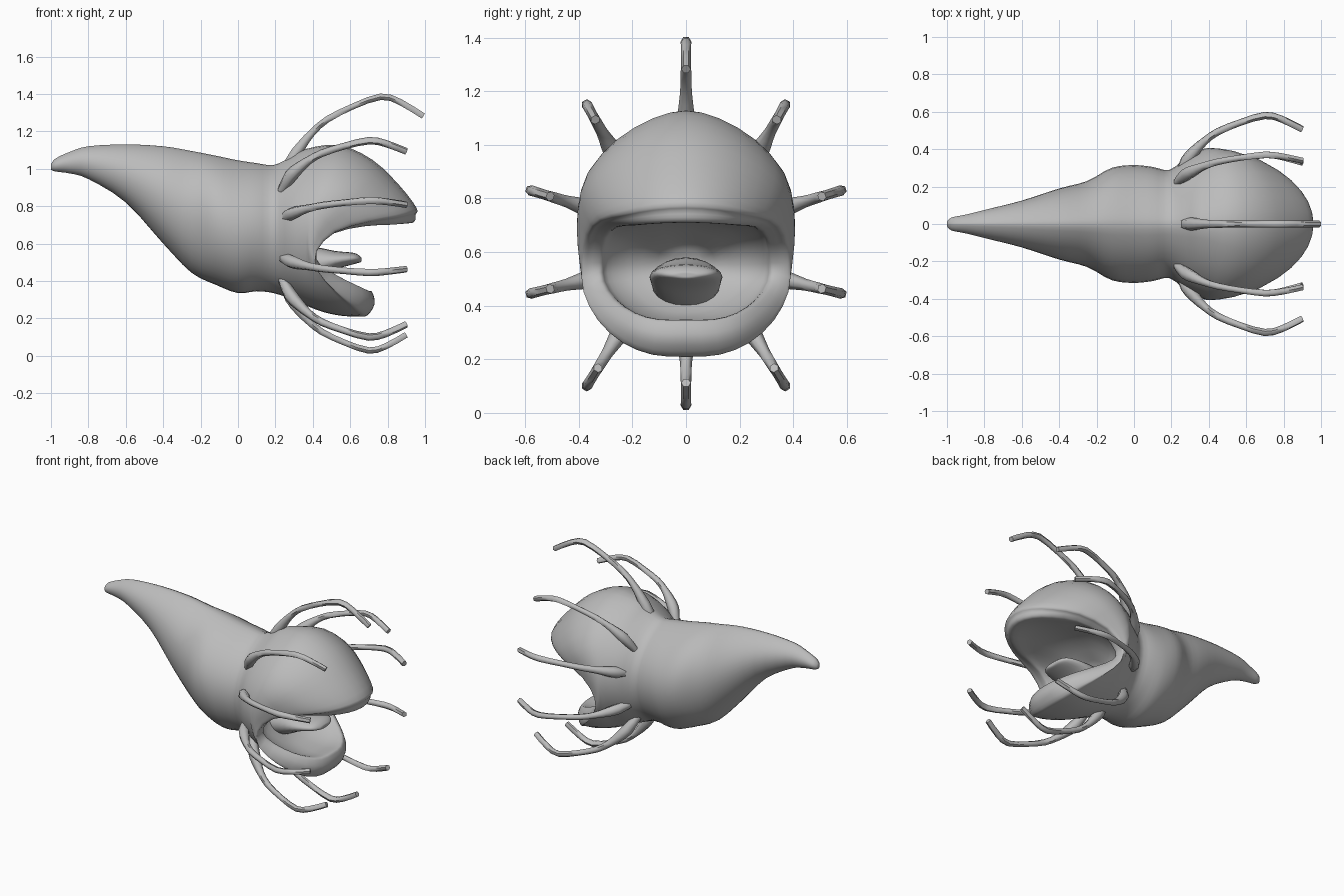
import bpy, bmesh, math
from mathutils import Vector

cube = bpy.data.objects.get("Cube")
if cube:
    bpy.data.objects.remove(cube)

skin = bpy.data.materials.new("grey_skin")
skin.use_nodes = True
skin.diffuse_color = (0.5, 0.5, 0.5, 1)
skin.node_tree.nodes["Principled BSDF"].inputs["Base Color"].default_value = skin.diffuse_color


def spline(a, b, c, d, t):
    return 0.5 * (2 * b + (c - a) * t + (2 * a - 5 * b + 4 * c - d) * t**2
                  + (3 * b - a - 3 * c + d) * t**3)


def refine(points, steps, closed=False):
    """Smooth curve through the given points."""
    n = len(points)
    pick = (lambda i: points[i % n]) if closed else (lambda i: points[max(0, min(n - 1, i))])
    out = [spline(pick(i - 1), pick(i), pick(i + 1), pick(i + 2), k / steps)
           for i in range(n if closed else n - 1) for k in range(steps)]
    return out if closed else out + [points[-1]]


def loft(name, rings, around=1, along=1):
    """Skin a list of rings into a capped smooth tube."""
    rings = [refine(r, around, True) for r in rings]
    rings = list(zip(*[refine(list(line), along) for line in zip(*rings)]))
    bm = bmesh.new()
    rows = [[bm.verts.new(p) for p in ring] for ring in rings]
    for r, s in zip(rows, rows[1:]):
        for i in range(len(r)):
            j = (i + 1) % len(r)
            bm.faces.new((r[i], r[j], s[j], s[i]))
    bm.faces.new(rows[0])
    bm.faces.new(rows[-1])
    bmesh.ops.recalc_face_normals(bm, faces=bm.faces)
    mesh = bpy.data.meshes.new(name)
    bm.to_mesh(mesh)
    bm.free()
    mesh.materials.append(skin)
    obj = bpy.data.objects.new(name, mesh)
    bpy.context.collection.objects.link(obj)
    bpy.ops.object.select_all(action="DESELECT")
    obj.select_set(True)
    bpy.context.view_layer.objects.active = obj
    bpy.ops.object.shade_smooth_by_angle(angle=math.radians(60))


HALF = 10
angles = [math.pi * j / HALF for j in range(HALF + 1)]
outward = [Vector((0, math.sin(a), math.cos(a))) for a in angles]


def mirrored(half):
    return half + [Vector((p.x, -p.y, p.z)) for p in half[-2:0:-1]]


def section(x, top, bottom, width):
    """Half section with a peaked back and a rounded belly."""
    return [Vector((x, width * max(0, o.y) ** (1.4 if o.z > 0.01 else 1.05),
                    (top + bottom) / 2 + o.z * (top - bottom) / 2)) for o in outward]


# Body sections from tail tip to head: x, top, bottom, half width
body = [section(*s) for s in (
    (-1, 1.025, 0.995, 0.012), (-0.975, 1.055, 0.985, 0.035), (-0.9, 1.09, 0.975, 0.05),
    (-0.8, 1.12, 0.945, 0.075), (-0.6, 1.13, 0.82, 0.125), (-0.4, 1.12, 0.6, 0.19),
    (-0.25, 1.095, 0.445, 0.23), (-0.12, 1.07, 0.38, 0.3), (0, 1.045, 0.335, 0.315),
    (0.1, 1.03, 0.345, 0.305), (0.19, 1.02, 0.335, 0.29), (0.28, 1.06, 0.305, 0.355),
    (0.36, 1.105, 0.27, 0.395))]

# Lip edge from upper jaw tip, round the mouth corner, to lower jaw tip
rim = [Vector(p) for p in (
    (0.955, 0, 0.79), (0.925, 0.125, 0.78), (0.84, 0.235, 0.755), (0.7, 0.325, 0.725),
    (0.52, 0.37, 0.665), (0.42, 0.385, 0.56), (0.43, 0.38, 0.45), (0.53, 0.325, 0.345),
    (0.63, 0.235, 0.265), (0.68, 0.125, 0.222), (0.69, 0, 0.215))]

# Jaws bulge outward between the head base and the lip
base = body[-1]
jaws = []
for t in (0.3, 0.6, 0.85):
    jaws.append([b.lerp(r, t) + o * ((0.93 if o.z > 0 else 0.3) * t * (1 - t) * (r.x - b.x))
                 for b, r, o in zip(base, rim, outward)])

# Lip rolls inward, then the mouth cavity closes at the throat
lip = [Vector((r.x + (-0.01 if o.z > 0 else -0.03) * o.z, r.y * 0.86,
               r.z + (-0.07 * o.z if o.z > 0 else 0.12) * abs(o.z)))
       for r, o in zip(rim, outward)]
roll = [r.lerp(p, 0.5) + Vector((0.025 * max(0, -o.z), 0, 0)) for r, p, o in zip(rim, lip, outward)]
throat = Vector((0.29, 0, 0.55))
cavity = [[p.lerp(throat, t) + o * push for p, o in zip(lip, outward)]
          for t, push in ((0.06, 0.0), (0.3, 0.06), (0.65, 0.1), (0.95, 0.05))]
loft("body_and_jaws", [mirrored(r) for r in body + jaws + [rim, roll, lip] + cavity], 2, 3)


# Tongue
def flat_oval(x, z, width, height):
    return mirrored([Vector((x, o.y * width, z + o.z * height)) for o in outward])


loft("tongue", [flat_oval(*s) for s in (
    (0.25, 0.46, 0.12, 0.09), (0.4, 0.49, 0.13, 0.09), (0.52, 0.51, 0.135, 0.05),
    (0.62, 0.52, 0.11, 0.03), (0.655, 0.515, 0.06, 0.015), (0.66, 0.515, 0.02, 0.005))], 1, 3)

# Feelers share one bent profile: x, reach from root to peak, thickness
feeler_profile = ((0.23, -0.42, 0.022), (0.28, 0, 0.036), (0.33, 0.25, 0.03),
                  (0.38, 0.45, 0.022), (0.45, 0.65, 0.02), (0.57, 0.85, 0.018),
                  (0.7, 1, 0.02), (0.79, 0.92, 0.019), (0.9, 0.7, 0.018))


def feeler(name, root, peak, stretch=1):
    path = [Vector((0.25 + (x - 0.25) * stretch, *Vector(root).lerp(Vector(peak), reach)))
            for x, reach, _ in feeler_profile]
    side = Vector((0, peak[1] - root[1], root[0] - peak[0])).normalized()
    rings = []
    for i, p in enumerate(path):
        along = (path[min(i + 1, len(path) - 1)] - path[max(i - 1, 0)]).normalized()
        up = along.cross(side)
        size = feeler_profile[i][2]
        rings.append([p + size * (side * math.cos(k * math.pi / 3) + up * math.sin(k * math.pi / 3))
                      for k in range(6)])
    loft(name, rings, 1, 2)


feeler("top_feeler", (0, 1.04), (0, 1.385), 1.14)
feeler("bottom_feeler", (0, 0.31), (0, 0.028))
for label, s in (("left", 1), ("right", -1)):
    feeler("upper_feeler_" + label, (s * 0.265, 0.96), (s * 0.37, 1.15))
    feeler("side_feeler_" + label, (s * 0.335, 0.755), (s * 0.58, 0.83))
    feeler("lower_feeler_" + label, (s * 0.335, 0.505), (s * 0.58, 0.445))
    feeler("under_feeler_" + label, (s * 0.23, 0.325), (s * 0.37, 0.1))
